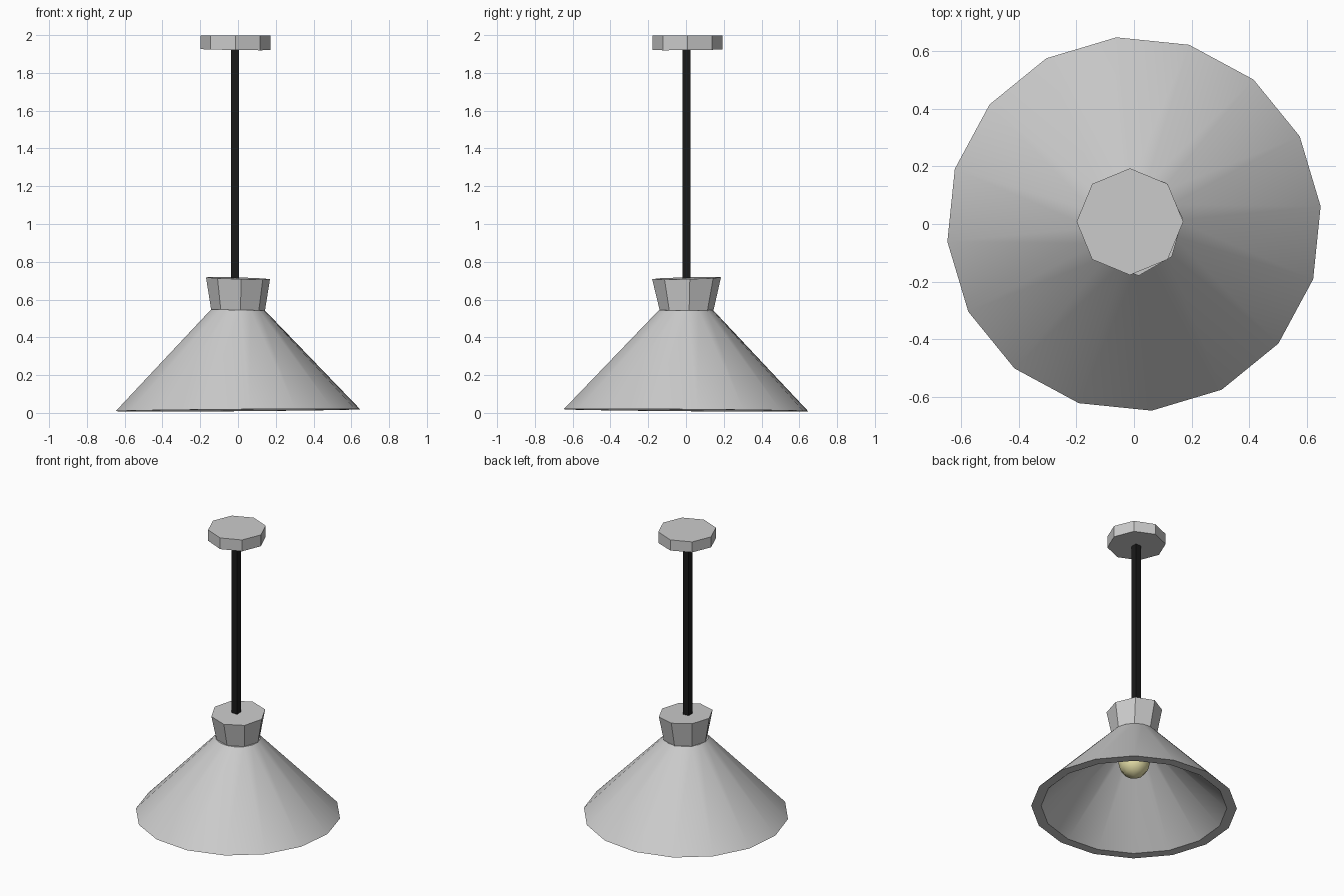
import bpy, bmesh, math

if "Cube" in bpy.data.objects:
    bpy.data.objects.remove(bpy.data.objects["Cube"])

def material(name, color):
    m = bpy.data.materials.new(name)
    m.diffuse_color = color
    m.use_nodes = True
    m.node_tree.nodes["Principled BSDF"].inputs["Base Color"].default_value = m.diffuse_color
    return m

def lathe(name, profile, sides, phase=0.0, center=(0, 0), closed=False, mat=None, smooth=None):
    """Loft rings; each is (radius, z, x_slope, y_slope, x_stretch)."""
    bm = bmesh.new()
    rings = []
    for r, z, sx, sy, stretch in profile:
        ring = []
        for i in range(sides):
            a = math.radians(phase) + 2 * math.pi * i / sides
            x, y = r * stretch * math.cos(a), r * math.sin(a)
            ring.append(bm.verts.new((center[0] + x, center[1] + y, z + sx * x + sy * y)))
        rings.append(ring)
    for a, b in zip(rings, rings[1:]):
        for i in range(sides):
            j = (i + 1) % sides
            bm.faces.new((a[i], a[j], b[j], b[i]))
    bm.faces.new(rings[0])
    bm.faces.new(rings[-1])
    bmesh.ops.recalc_face_normals(bm, faces=bm.faces)
    me = bpy.data.meshes.new(name)
    bm.to_mesh(me)
    bm.free()
    ob = bpy.data.objects.new(name, me)
    bpy.context.collection.objects.link(ob)
    if mat:
        me.materials.append(mat)
    if smooth:
        bpy.ops.object.select_all(action='DESELECT')
        ob.select_set(True)
        bpy.context.view_layer.objects.active = ob
        bpy.ops.object.shade_smooth_by_angle(angle=math.radians(smooth))
    return ob

black = material("black_rod", (0.01, 0.01, 0.01, 1))
yellow = material("warm_bulb", (0.8, 0.75, 0.4, 1))

# Hollow conical shade, rim slightly tilted: inner top, inner rim, outer rim, outer top
lathe("shade", [(0.085, 0.51, 0, 0, 1),
                (0.587, 0.014, 0.008, -0.008, 1),
                (0.65, 0.014, 0.008, -0.008, 1),
                (0.143, 0.545, -0.02, 0, 1)], 16, 5.4, smooth=30)

# Flared collar above the shade
lathe("collar", [(0.143, 0.543, -0.025, -0.01, 1),
                 (0.183, 0.713, -0.03, 0.025, 0.93)], 8, 5.4, (0, 0.003))

# Square hanging rod
lathe("rod", [(0.03, 0.69, 0, 0, 1), (0.03, 1.93, 0, 0, 1)], 4, 45, (-0.016, 0.003), mat=black)

# Octagonal ceiling plate
lathe("ceiling_plate", [(0.185, 1.923, -0.015, 0.01, 1),
                        (0.185, 1.999, 0, 0, 1)], 8, 0, (-0.014, 0.008))

# Light bulb with a short neck inside the shade
ball = [(0.1 * math.sin(math.radians(t)), 0.335 - 0.1 * math.cos(math.radians(t)), 0, 0, 1)
        for t in (8, 36, 63, 90, 117, 144)]
lathe("bulb", ball + [(0.05, 0.515, 0, 0, 1)], 10, 0, mat=yellow, smooth=40)
